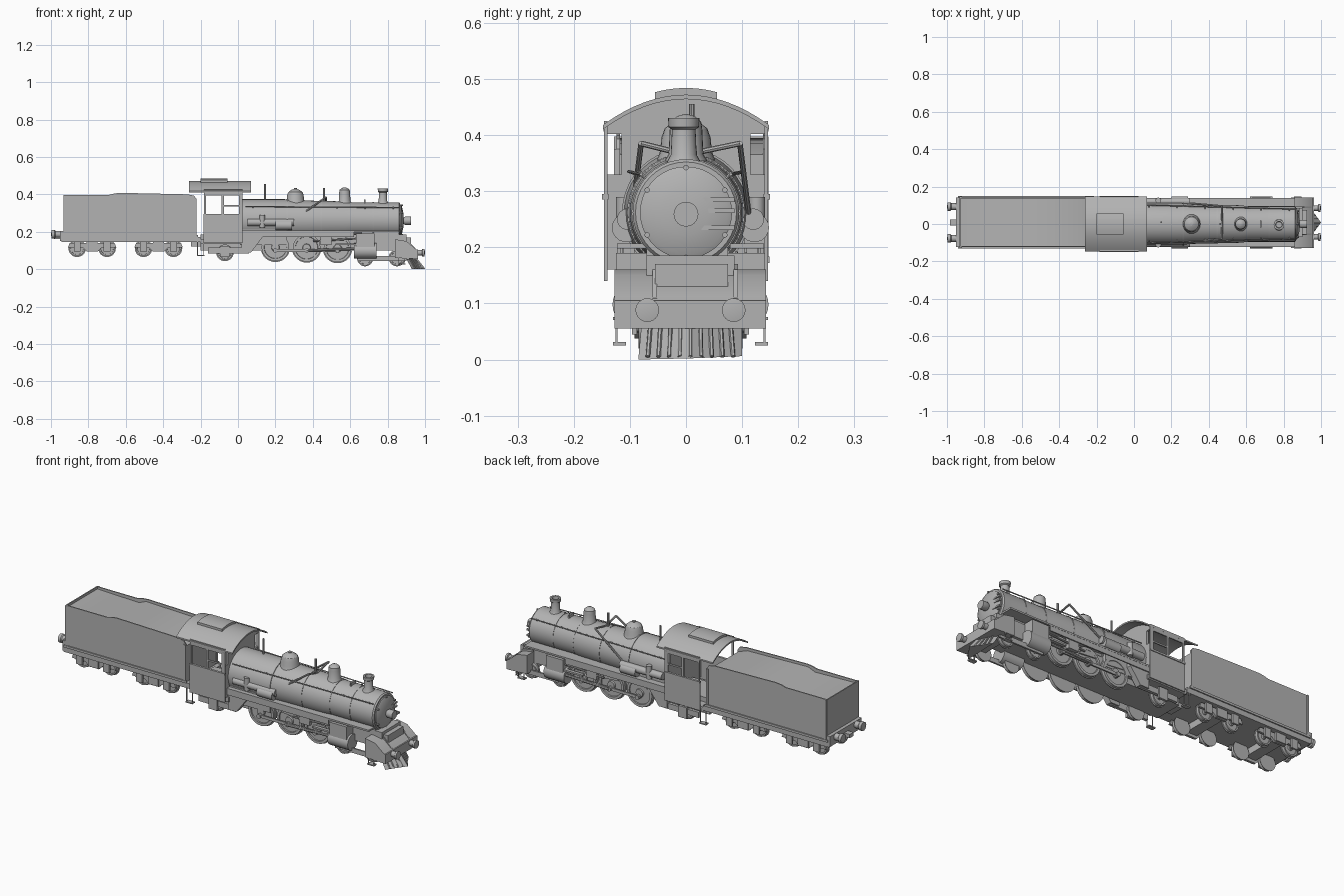
import bpy, bmesh, math
from mathutils import Vector

if "Cube" in bpy.data.objects:
    bpy.data.objects.remove(bpy.data.objects["Cube"])

mat = bpy.data.materials.new("plain_grey")
mat.use_nodes = True
GREY = (0.45, 0.45, 0.45, 1)
mat.diffuse_color = GREY
for node in mat.node_tree.nodes:
    if node.type == 'BSDF_PRINCIPLED':
        node.inputs["Base Color"].default_value = GREY

MID = 0.008          # centre line of the frames
SIDES = (("right", -1), ("left", 1))


def finish(name, bm):
    bmesh.ops.recalc_face_normals(bm, faces=bm.faces)
    me = bpy.data.meshes.new(name)
    bm.to_mesh(me)
    bm.free()
    for p in me.polygons:
        p.use_smooth = True
    me.set_sharp_from_angle(angle=math.radians(32))
    me.materials.append(mat)
    ob = bpy.data.objects.new(name, me)
    bpy.context.scene.collection.objects.link(ob)
    return ob


def prism(name, pts, axis, a, b):
    """Extrude an outline: xz outline along y, or yz outline along x."""
    bm = bmesh.new()
    place = (lambda p: (p[0], a, p[1])) if axis == 'y' else (lambda p: (a, p[0], p[1]))
    face = bm.faces.new([bm.verts.new(place(p)) for p in pts])
    new = bmesh.ops.extrude_face_region(bm, geom=[face])["geom"]
    step = Vector((0, b - a, 0) if axis == 'y' else (b - a, 0, 0))
    bmesh.ops.translate(bm, vec=step, verts=[v for v in new if isinstance(v, bmesh.types.BMVert)])
    return finish(name, bm)


def box(name, x0, x1, y0, y1, z0, z1):
    return prism(name, [(x0, z0), (x1, z0), (x1, z1), (x0, z1)], 'y', y0, y1)


def lathe(name, prof, origin, direction=(0, 0, 1), n=24):
    """Turn a (radius, distance) profile about a line."""
    bm = bmesh.new()
    vs = [bm.verts.new((r, 0, t)) for r, t in prof]
    es = [bm.edges.new(pair) for pair in zip(vs, vs[1:])]
    bmesh.ops.spin(bm, geom=vs + es, cent=(0, 0, 0), axis=(0, 0, 1),
                   angle=math.tau, steps=n, use_duplicate=False)
    bmesh.ops.remove_doubles(bm, verts=bm.verts, dist=0.0002)
    q = Vector(direction).to_track_quat('Z', 'Y')
    for v in bm.verts:
        v.co = q @ v.co + Vector(origin)
    return finish(name, bm)


def rod(name, a, b, r, n=10):
    d = Vector(b) - Vector(a)
    return lathe(name, [(0, 0), (r, 0), (r, d.length), (0, d.length)], a, d, n)


def wheel(name, x, z, r, y, s):
    """Disc wheel with raised tyre, hub and inner flange, facing side s."""
    prof = [(0, -.012), (r + .005, -.012), (r + .005, -.008), (r, -.007), (r, .008),
            (r * .82, .008), (r * .8, .002), (r * .3, .002), (r * .27, .011), (0, .011)]
    lathe(name, prof, (x, y, z), (0, s, 0), 28)


# Boiler, smokebox door and headlamp
BZ = .262
lathe("boiler", [(0, 0), (.112, 0), (.112, .24), (.106, .3), (.1, .56), (.095, .6),
                 (.095, .85), (.09, .857), (0, .857)], (.01, 0, BZ), (1, 0, 0), 40)
lathe("smokebox_door", [(.082, 0), (.082, .008), (.074, .012), (.04, .02), (0, .022)],
      (.864, 0, BZ), (1, 0, 0), 36)
lathe("headlamp", [(0, 0), (.014, 0), (.02, .01), (.022, .014), (.022, .045), (0, .045)],
      (.88, 0, BZ - .003), (1, 0, 0))
for i, x in enumerate((.26, .44, .6, .72)):
    r = .114 if x < .3 else .105 if x < .5 else .097
    lathe(f"boiler_band_{i}", [(r - .01, 0), (r, 0), (r, .008), (r - .01, .008)], (x, 0, BZ), (1, 0, 0), 40)
for i in range(6):
    a = math.tau * (i + .5) / 6
    y, z = .08 * math.cos(a), BZ + .08 * math.sin(a)
    rod(f"door_clamp_{i}", (.862, y, z), (.882, y, z), .005, 8)
for z in (.235, .265, .285):
    box("door_hinge", .87, .884, .028, .086, z - .004, z + .004)

# Chimney, domes and roof fittings
lathe("chimney", [(0, .33), (.038, .335), (.03, .352), (.023, .365), (.021, .41),
                  (.027, .414), (.028, .43), (.018, .43), (.016, .41), (0, .41)], (.775, -.004, 0))
lathe("steam_dome", [(.052, .355), (.046, .372), (.044, .395), (.038, .412),
                     (.022, .424), (.008, .428), (.008, .434), (0, .434)], (.307, 0, 0))
lathe("sand_dome", [(.04, .35), (.031, .366), (.029, .41), (.027, .424), (.015, .434), (0, .438)], (.57, 0, 0))
rod("whistle", (.145, .01, .36), (.145, .01, .455), .005)
rod("safety_valve", (.46, 0, .35), (.46, 0, .435), .006)
box("bell_bracket", .675, .683, -.02, .02, .35, .372)

# Firebox, frame and deck
box("firebox", .01, .26, -.1, .105, .13, .27)
box("main_frame", -.2, .9, MID - .078, MID + .078, .1, .185)
box("smokebox_saddle", .66, .86, -.07, .075, .14, .2)
box("rear_deck", -.2, .03, MID - .13, MID + .13, .135, .16)
prism("front_deck", [(.84, .06), (.95, .055), (.955, .105), (.945, .112), (.9, .15), (.84, .16)],
      'y', MID - .135, MID + .135)
box("deck_locker", .885, .925, -.055, .075, .13, .17)
box("front_beam", .945, .962, MID - .135, MID + .135, .055, .105)
prism("beam_brace", [(.84, .17), (.9, .16), (.95, .11), (.95, .1), (.84, .15)], 'y', -.06, -.052)
prism("beam_brace_left", [(.84, .17), (.9, .16), (.95, .11), (.95, .1), (.84, .15)], 'y', .085, .093)

# Pilot with sloping slats
bm = bmesh.new()
top = [bm.verts.new(p) for p in ((.9, -.08, .055), (.9, .1, .055), (.955, .008, .058))]
low = [bm.verts.new(p) for p in ((.93, -.085, 0), (.93, .1, .006), (1, .008, .002))]
bm.faces.new(top)
bm.faces.new(low)
for i in range(3):
    bm.faces.new((top[i], top[i - 1], low[i - 1], low[i]))
finish("pilot", bm)
for i in range(-4, 5):
    k = 1 - abs(i) / 5
    rod(f"pilot_slat_{i}", (.91 + .045 * k, MID + i * .018, .055), (.935 + .06 * k, MID + i * .019, .005), .004, 6)

# Side parts of the engine
for side, s in SIDES:
    def y(d):
        return MID + s * d

    def sbox(name, x0, x1, d0, d1, z0, z1):
        box(f"{side}_{name}", x0, x1, y(d0), y(d1), z0, z1)

    sbox("running_board", .02, .86, .07, .131, .198, .207)
    sbox("board_valance", .02, .62, .124, .13, .172, .2)
    prism(f"{side}_ash_pan", [(.02, .2), (.02, .09), (.07, .09), (.13, .17), (.13, .2)], 'y', y(.09), y(.122))
    for i, x in enumerate((.2, .367, .532)):
        wheel(f"{side}_driver_{i}", x, .117 - i * .003, .074, y(.092), s)
        rod(f"{side}_crank_pin_{i}", (x, y(.09), .1), (x, y(.122), .1), .012)
        prism(f"{side}_counterweight_{i}",
              [(x + .058 * math.cos(a), .115 + .058 * math.sin(a))
               for a in (math.radians(d) for d in range(25, 160, 15))], 'y', y(.094), y(.101))
    sbox("coupling_rod", .19, .545, .108, .115, .093, .108)
    rod(f"{side}_main_rod", (.367, y(.12), .1), (.65, y(.12), .11), .007, 8)
    rod(f"{side}_valve_rod", (.4, y(.115), .15), (.66, y(.115), .165), .005, 8)
    sbox("slide_bar", .52, .64, .108, .126, .128, .137)
    sbox("valve_gear_hanger", .44, .5, .1, .12, .13, .2)
    # Steam cylinder and valve chest
    rod(f"{side}_cylinder", (.62, y(.097), .098), (.74, y(.097), .098), .042, 24)
    sbox("valve_chest", .63, .73, .06, .133, .1, .19)
    # Leading and trailing trucks
    for i, (x, r) in enumerate(((.68, .038), (.85, .04), (-.07, .042))):
        wheel(f"{side}_truck_wheel_{i}", x, r + .02 + .028 * (i == 2), r, y(.085), s)
    sbox("leading_truck_frame", .64, .9, .095, .104, .045, .07)
    sbox("trailing_truck_frame", -.16, .06, .098, .114, .085, .115)
    sbox("trailing_axle_box", -.095, -.045, .11, .122, .065, .125)
    # Air pump and reservoir
    rod(f"{side}_reservoir", (.05, y(.112), .25), (.3, y(.112), .25), .019, 18)
    rod(f"{side}_pump", (.2, y(.114), .235), (.29, y(.114), .235), .026, 18)
    rod(f"{side}_pump_body", (.13, y(.118), .222), (.13, y(.118), .29), .015, 14)
    # Diagonal steam pipe and handrail
    rod(f"{side}_steam_pipe", (.28, y(.105), .25), (.47, y(.088), .385), .005, 8)
    rod(f"{side}_cross_pipe", (.47, y(.088), .385), (.47, 0, .365), .005, 8)
    rod(f"{side}_handrail", (.04, s * .102, .335), (.86, s * .08, .33), .003, 8)
    for i in range(6):
        x = .08 + i * .15
        rod(f"{side}_rail_post_{i}", (x, s * .07, .32), (x, s * .1 - s * x * .023, .334), .003, 6)
    # Front steps and buffer
    for x in (.875, -.2):
        z = .025 if x > 0 else .07
        sbox("step_tread", x - .02, x + .02, .115, .138, z, z + .006)
        for dx in (-.018, .015):
            sbox("step_hanger", x + dx, x + dx + .004, .13, .134, z, .15)
    lathe(f"{side}_front_buffer", [(0, 0), (.015, 0), (.015, .022), (.021, .025), (.021, .036), (0, .039)],
          (.961, MID + s * .077, .088), (1, 0, 0))
    lathe(f"{side}_rear_buffer", [(0, 0), (.018, 0), (.018, .03), (.023, .035), (.023, .05), (0, .054)],
          (-.946, MID + s * .085, .187), (-1, 0, 0))

# Cab walls, posts and front wall with window openings
for side, s in SIDES:
    a, b = s * .14, s * .146
    box(f"{side}_cab_panel", -.185, .025, a, b, .14, .29)
    box(f"{side}_cab_sill", -.185, .025, s * .138, s * .15, .285, .295)
    for i, (x0, x1) in enumerate(((-.182, -.172), (-.088, -.076), (.005, .025))):
        box(f"{side}_cab_post_{i}", x0, x1, a, b, .29, .42)
    box(f"{side}_window_rail", -.088, .025, a, b, .335, .343)
    box(f"{side}_window_header", -.182, .025, a, b, .395, .425)
    box(f"{side}_front_inner", .01, .02, s * .03, s * .115, .16, .41)
    box(f"{side}_front_lower", .01, .02, s * .115, s * .14, .16, .33)
box("cab_front_middle", .01, .02, -.03, .03, .16, .41)
arch = [(.148 * k / 8, .472 - .054 * (k / 8) ** 2) for k in range(-8, 9)]
prism("cab_front_gable", [(-.146, .402)] + arch + [(.146, .402)], 'x', .01, .02)
prism("cab_roof", arch + [(u, v - .008) for u, v in reversed(arch)], 'x', -.262, .07)
hatch = [p for p in arch if abs(p[0]) < .06]
prism("roof_hatch", [(u, v + .012) for u, v in hatch] + [(u, v - .002) for u, v in reversed(hatch)],
      'x', -.2, -.055)

# Tender tank, side sheets and floor
T0, T1 = -.124, .143
prism("tender_tank", [(-.93, .17), (-.225, .17), (-.225, .365), (-.28, .385), (-.64, .395),
                      (-.68, .378), (-.93, .385)], 'y', T0 + .004, T1 - .004)
sheet = [(-.932, .178), (-.222, .178), (-.222, .375), (-.235, .393), (-.27, .4),
         (-.63, .408), (-.66, .405), (-.69, .397), (-.932, .397)]
for side, y0, y1 in (("right", T0, T0 + .006), ("left", T1 - .006, T1)):
    prism(f"{side}_tender_sheet", sheet, 'y', y0, y1)
    edge = -1 if side == "right" else 1
    yo = T0 if side == "right" else T1
    box(f"{side}_tender_ledge", -.94, -.215, yo, yo + edge * .006, .172, .184)
    box(f"{side}_tender_rear_trim", -.932, -.92, yo, yo + edge * .004, .184, .397)
    box(f"{side}_tender_front_trim", -.234, -.222, yo, yo + edge * .004, .184, .375)
box("tender_rear_sheet", -.934, -.928, T0, T1, .178, .397)
box("tender_floor", -.945, -.2, T0, T1, .145, .172)
box("tender_rear_beam", -.952, -.93, T0, T1, .15, .205)
box("tender_drawbar", -.25, -.15, -.03, .045, .12, .15)
box("rear_coupler", -.985, -.95, -.008, .024, .16, .18)

# Tender trucks
for t, c in enumerate((-.78, -.425)):
    box(f"tender_bolster_{t}", c - .03, c + .03, MID - .1, MID + .1, .11, .15)
    for side, s in SIDES:
        ya, yb = MID + s * .1, MID + s * .112
        prism(f"{side}_truck_side_{t}", [(c - .13, .115), (c - .05, .115), (c - .03, .095), (c + .03, .095),
                                         (c + .05, .115), (c + .13, .115), (c + .12, .14), (c - .12, .14)],
              'y', ya, yb)
        box(f"{side}_truck_spring_{t}", c - .03, c + .03, yb, yb + s * .008, .1, .148)
        for i, x in enumerate((c - .08, c + .08)):
            wheel(f"{side}_tender_wheel_{t}{i}", x, .112, .042, MID + s * .085, s)
            box(f"{side}_axle_box_{t}{i}", x - .018, x + .018, yb, yb + s * .01, .095, .145)
